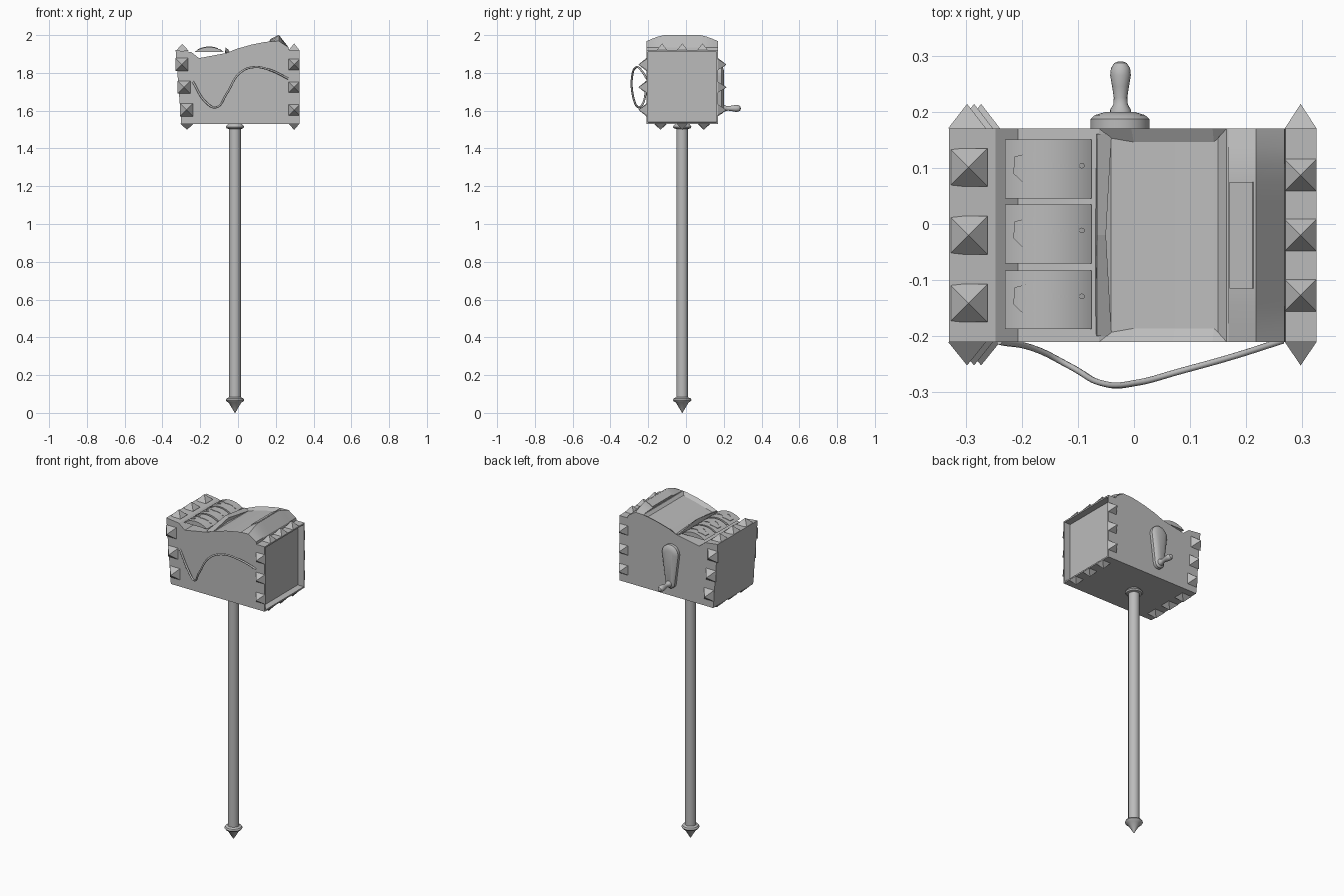
import bpy, bmesh, math
from mathutils import Matrix, Vector

old = bpy.data.objects.get("Cube")
if old:
    bpy.data.objects.remove(old, do_unlink=True)

grey = bpy.data.materials.new("plain grey")
grey.use_nodes = True
grey.diffuse_color = (0.5, 0.5, 0.5, 1)
grey.node_tree.nodes["Principled BSDF"].inputs["Base Color"].default_value = (0.5, 0.5, 0.5, 1)

BACK, FRONT, MID = 0.17, -0.21, -0.02


def finish(name, bm, smooth=False):
    bmesh.ops.recalc_face_normals(bm, faces=bm.faces[:])
    mesh = bpy.data.meshes.new(name)
    bm.to_mesh(mesh)
    bm.free()
    mesh.materials.append(grey)
    ob = bpy.data.objects.new(name, mesh)
    bpy.context.collection.objects.link(ob)
    if smooth:
        bpy.ops.object.select_all(action='DESELECT')
        ob.select_set(True)
        bpy.context.view_layer.objects.active = ob
        bpy.ops.object.shade_smooth_by_angle(angle=math.radians(35))
    return ob


def loft(rings):
    """Skin matching rings of points and cap both ends."""
    bm = bmesh.new()
    vs = [[bm.verts.new(p) for p in ring] for ring in rings]
    n = len(vs[0])
    for a, b in zip(vs, vs[1:]):
        for i in range(n):
            bm.faces.new((a[i], a[(i + 1) % n], b[(i + 1) % n], b[i]))
    bm.faces.new(vs[0])
    bm.faces.new(vs[-1])
    bmesh.ops.recalc_face_normals(bm, faces=bm.faces[:])
    return bm


def along_y(pts, y):
    return [(x, y, z) for x, z in pts]


def circle(r, cx=0, cy=0, n=24):
    return [(cx + r * math.cos(2 * math.pi * i / n), cy + r * math.sin(2 * math.pi * i / n))
            for i in range(n)]


# Head block, cut from a side profile
profile = [(-0.30, 1.53), (0.325, 1.53), (0.325, 1.92), (0.27, 1.92), (0.268, 1.935),
           (0.215, 1.966), (0.165, 1.966), (0.14, 1.963), (0.07, 1.949), (-0.005, 1.928),
           (-0.062, 1.905), (-0.207, 1.878), (-0.247, 1.91), (-0.33, 1.92)]
bm = loft([along_y(profile, FRONT), along_y(profile, BACK)])
# Framed, recessed striking end
end = [f for f in bm.faces if f.normal.x > 0.99 and f.calc_center_median().x > 0.3]
bmesh.ops.inset_region(bm, faces=end, thickness=0.012)
bmesh.ops.inset_region(bm, faces=end, thickness=0.0005, depth=-0.04)
# Sunken screen on top
screen = [f for f in bm.faces if f.normal.z > 0.5 and -0.06 < f.calc_center_median().x < 0.165]
bmesh.ops.inset_region(bm, faces=screen, thickness=0.024, depth=-0.014)
finish("head_block", bm)

# Bent lip at the low edge of the screen
rings = []
for y, top, inner in ((-0.2, 1.91, -0.04), (MID, 1.934, -0.05), (0.16, 1.91, -0.04)):
    rings.append(along_y([(-0.07, 1.89), (-0.066, top), (inner, top - 0.012), (inner, 1.89)], y))
finish("screen_lip", loft(rings))

# Rounded crest beside the screen, with a thin plate on its slope
rings = []
for i in range(13):
    t = i / 6 - 1
    top = 1.968 + 0.032 * min(1, 1.7 * (1 - abs(t) ** 1.5))
    rings.append(along_y([(0.168, 1.95), (0.168, 1.966 + (top - 1.968) * 0.2),
                          (0.217, top), (0.268, 1.935), (0.268, 1.92)], MID + 0.19 * t))
finish("crest", loft(rings), True)
plate = [(0.17, 1.974), (0.213, 1.999), (0.211, 2.0), (0.17, 1.978)]
finish("crest_plate", loft([along_y(plate, -0.115), along_y(plate, 0.075)]))

# Three reels, each with a raised hook symbol and dot
RX, RZ, RR = -0.1525, 1.812, 0.125
hook = [(-0.105, 0), (-0.153, 0.006), (-0.173, 0.026), (-0.213, 0.016), (-0.215, -0.014),
        (-0.195, -0.033), (-0.168, -0.025), (-0.185, -0.024), (-0.2, -0.01), (-0.19, 0.005),
        (-0.167, 0.003), (-0.155, -0.007)]


def reel_band(r, y, half):
    # Upper arc of the drum closed by a flat underside
    arc = [(RX + r * math.sin(a), RZ + r * math.cos(a))
           for a in (math.radians(-38 + 76 * i / 24) for i in range(25))]
    return loft([along_y(arc, y - half), along_y(arc, y + half)])


for label, y in (("back", 0.098), ("middle", -0.0175), ("front", -0.135)):
    finish(label + "_reel", reel_band(RR, y, 0.0525), True)
    for part, shape in (("symbol", hook), ("dot", circle(0.005, -0.093, 0, 12))):
        ob = finish(label + "_reel_" + part, reel_band(RR + 0.0025, y, 0.05))
        cutter = finish(label + "_" + part + "_cutter",
                        loft([[(px, y + py + 0.006, z) for px, py in shape] for z in (1.895, 1.96)]))
        cutter.hide_render = True
        cutter.hide_viewport = True
        mod = ob.modifiers.new("cut", 'BOOLEAN')
        mod.operation = 'INTERSECT'
        mod.solver = 'EXACT'
        mod.object = cutter
        bpy.context.view_layer.update()
        shape_mesh = bpy.data.meshes.new_from_object(
            ob.evaluated_get(bpy.context.evaluated_depsgraph_get()))
        ob.modifiers.clear()
        ob.data = shape_mesh
        bpy.data.objects.remove(cutter, do_unlink=True)


# Pyramid studs around both ends
def stud(bm, pos, direction, half, height):
    turn = Vector(direction).to_track_quat('Z', 'Y').to_matrix().to_4x4()
    m = (Matrix.Translation(pos) @ turn @ Matrix.Translation((0, 0, height / 2))
         @ Matrix.Rotation(math.pi / 4, 4, 'Z'))
    bmesh.ops.create_cone(bm, cap_ends=True, segments=4, radius1=half * math.sqrt(2),
                          radius2=0, depth=height, matrix=m)


for name, half, top_x, lean, gap, top_z in (("left", 0.0285, 0.297, 0, 0.107, 1.92),
                                            ("right", 0.034, -0.295, 0.025, 0.121, 1.917)):
    bm = bmesh.new()
    for k in (-1, 0, 1):
        x = top_x + lean * (1 - k) / 2 - lean * 0.1
        z = 1.724 + 0.12 * k
        stud(bm, (x, FRONT, z), (0, -1, 0), half, 0.042)
        stud(bm, (x, BACK, z), (0, 1, 0), half, 0.044)
        stud(bm, (top_x, MID + gap * k, top_z), (0, 0, 1), half, 0.036)
        stud(bm, (top_x + lean, MID + 0.115 * k, 1.531), (0, 0, -1), half, 0.033)
    finish(name + "_studs", bm)


# Crank on the back: teardrop arm and turned knob
def teardrop(big, small, cx=-0.025, z_big=1.79, z_small=1.612):
    tilt = math.asin((big - small) / (z_big - z_small))
    pts = []
    for r, cz, a0, a1 in ((big, z_big, -tilt, math.pi + tilt),
                          (small, z_small, math.pi + tilt, 2 * math.pi - tilt)):
        for i in range(15):
            a = a0 + (a1 - a0) * i / 14
            pts.append((cx + r * math.cos(a), cz + r * math.sin(a)))
    return pts


finish("crank_arm", loft([along_y(teardrop(0.053, 0.03), 0.165), along_y(teardrop(0.053, 0.03), 0.187),
                          along_y(teardrop(0.045, 0.025), 0.194),
                          along_y(teardrop(0.025, 0.014), 0.2)]), True)
knob = [(0.019, 0.19), (0.019, 0.203), (0.013, 0.213), (0.012, 0.225), (0.015, 0.245),
        (0.0185, 0.265), (0.017, 0.278), (0.011, 0.287), (0.003, 0.29)]
finish("crank_knob", loft([along_y(circle(r, -0.024, 1.612, 16), y) for r, y in knob]), True)

# Shaft with collars and pointed foot
shaft = [(0.001, 0), (0.034, 0.055), (0.044, 0.06), (0.049, 0.068), (0.044, 0.077), (0.031, 0.083),
         (0.031, 1.503), (0.043, 1.506), (0.049, 1.514), (0.043, 1.523), (0.033, 1.532)]
finish("shaft", loft([[(x, y, z) for x, y in circle(r, -0.016, MID)] for r, z in shaft]), True)

# Looping cable on the front
path = [(-0.24, -0.21, 1.755), (-0.17, -0.225, 1.645), (-0.115, -0.253, 1.618), (-0.06, -0.283, 1.69),
        (0.01, -0.282, 1.80), (0.08, -0.263, 1.83), (0.17, -0.238, 1.815), (0.265, -0.208, 1.77)]
curve = bpy.data.curves.new("cable", 'CURVE')
curve.dimensions = '3D'
curve.bevel_depth = 0.0055
curve.bevel_resolution = 2
curve.resolution_u = 8
curve.use_fill_caps = True
spline = curve.splines.new('BEZIER')
spline.bezier_points.add(len(path) - 1)
for p, co in zip(spline.bezier_points, path):
    p.co = co
    p.handle_left_type = p.handle_right_type = 'AUTO'
curve.materials.append(grey)
bpy.context.collection.objects.link(bpy.data.objects.new("cable", curve))
